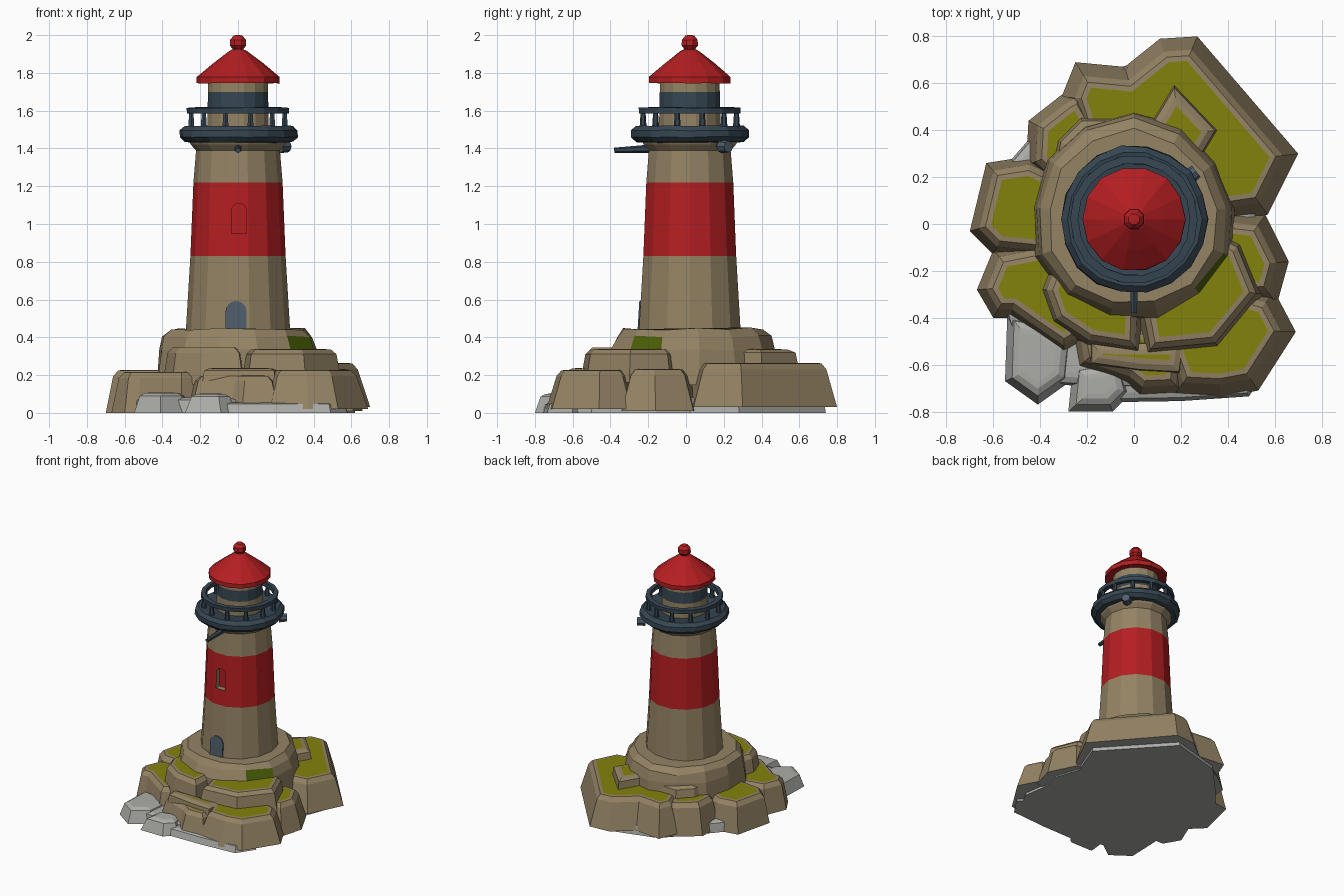
import bpy, bmesh, math, random
from mathutils import Vector

if "Cube" in bpy.data.objects:
    bpy.data.objects.remove(bpy.data.objects["Cube"])

random.seed(4)
CY = 0.02                      # tower axis sits slightly behind the origin


def srgb(r, g, b):
    return [((c / 255 + 0.055) / 1.055) ** 2.4 for c in (r, g, b)] + [1]


def mat(name, *c):
    m = bpy.data.materials.new(name)
    m.diffuse_color = srgb(*c)
    m.use_nodes = True
    m.node_tree.nodes["Principled BSDF"].inputs["Base Color"].default_value = m.diffuse_color
    return m


STONE = mat("sandstone", 148, 131, 100)
RED = mat("red_paint", 180, 30, 33)
IRON = mat("dark_iron", 54, 70, 82)
DOOR = mat("blue_grey_door", 78, 94, 108)
MOSS = mat("yellow_moss", 132, 130, 12)
GREEN = mat("green_moss", 78, 98, 8)
PALE = mat("pale_rock", 172, 172, 168)


def finish(name, bm, mats, rule=None, normals=True):
    if normals:
        bmesh.ops.recalc_face_normals(bm, faces=bm.faces[:])
    if rule:
        for f in bm.faces:
            f.material_index = rule(f.calc_center_median(), f.normal)
    me = bpy.data.meshes.new(name)
    bm.to_mesh(me)
    bm.free()
    for m in mats:
        me.materials.append(m)
    ob = bpy.data.objects.new(name, me)
    bpy.context.collection.objects.link(ob)
    return ob


def lathe(name, prof, mats, n=14, rule=None, loop=False, jitter=0.0):
    """Turn a (radius, z) profile round the tower axis, one flat facing -y."""
    bm = bmesh.new()
    rings = []
    wob = [random.uniform(-jitter, jitter) for _ in range(n)]
    for r, z in prof:
        ring = []
        for i in range(n):
            a = -math.pi / 2 + (i + 0.5) * 2 * math.pi / n
            q = r + wob[i] + random.uniform(-jitter, jitter) * 0.5
            ring.append(bm.verts.new((q * math.cos(a), CY + q * math.sin(a),
                                      z + random.uniform(-jitter, jitter) * 0.4)))
        rings.append(ring)
    pairs = list(zip(rings, rings[1:]))
    if loop:
        pairs.append((rings[-1], rings[0]))
    else:
        bm.faces.new(rings[0])
        bm.faces.new(rings[-1])
    for a, b in pairs:
        for i in range(n):
            j = (i + 1) % n
            bm.faces.new((a[i], a[j], b[j], b[i]))
    return finish(name, bm, mats, rule)


def rock(name, pts, z0, z1, slope=0.045, top=MOSS, side=STONE, border=0.022):
    """Boulder: footprint, leaning sides, chamfer, mossy top patch."""
    bm = bmesh.new()
    f = bm.faces.new([bm.verts.new((x, y, z0)) for x, y in pts])
    f.normal_update()
    if f.normal.z < 0:
        f.normal_flip()
    base = f.verts[:]
    h = z1 - z0
    for t, d in ((slope, h * 0.86), (0.025, h * 0.14), (border, 0.002)):
        bmesh.ops.inset_region(bm, faces=[f], thickness=t, depth=d,
                               use_even_offset=True, use_boundary=True)
        f.normal_update()
    f.material_index = 1
    under = bm.faces.new(base[::-1])
    under.material_index = 2
    return finish(name, bm, [side, top, PALE], normals=False)


def arch(name, w, h, depth, mats, seg=8):
    """Round-headed prism standing on its own origin, front at y = 0."""
    r = w / 2
    pts = [(-r, 0), (r, 0)]
    pts += [(r * math.cos(math.pi * i / seg), h - r + r * math.sin(math.pi * i / seg))
            for i in range(seg + 1)]
    bm = bmesh.new()
    f = bm.faces.new([bm.verts.new((x, 0, z)) for x, z in pts])
    ext = bmesh.ops.extrude_face_region(bm, geom=[f])["geom"]
    for v in ext:
        if isinstance(v, bmesh.types.BMVert):
            v.co.y += depth
    return finish(name, bm, mats)


def bar(name, a, b, r1, r2, m, n=6):
    a, b = Vector(a), Vector(b)
    bm = bmesh.new()
    bmesh.ops.create_cone(bm, cap_ends=True, segments=n, radius1=r1, radius2=r2,
                          depth=(b - a).length)
    q = (b - a).to_track_quat('Z', 'Y').to_matrix()
    for v in bm.verts:
        v.co = q @ v.co + (a + b) / 2
    return finish(name, bm, [m])


# --- lower ring of boulders
rock("rock_back", [(-.25, .69), (-.04, .67), (.11, .79), (.27, .80), (.70, .30), (.57, .04),
                   (.3, 0), (-.2, .2), (-.31, .54)], .03, .262, .055)
rock("rock_right", [(.3, .07), (.56, .04), (.66, -.16), (.61, -.34), (.3, -.35)], .01, .23, .05)
rock("rock_front_right", [(.3, -.2), (.60, -.29), (.69, -.46), (.53, -.71), (.37, -.74),
                          (.17, -.73), (.05, -.4)], .02, .225, .055)
rock("rock_front_middle", [(-.29, -.4), (-.25, -.62), (-.04, -.69), (.02, -.74),
                           (.22, -.73), (.25, -.4)], .0, .195, .045)
rock("rock_front_left", [(-.46, -.45), (-.53, -.40), (-.60, -.40), (-.67, -.28), (-.60, -.11),
                         (-.3, -.05), (-.2, -.5), (-.3, -.56)], 0, .215, .035)
rock("rock_left", [(-.60, -.13), (-.70, -.03), (-.63, .26), (-.44, .29), (-.25, .2),
                   (-.3, -.16)], 0, .225, .035)
rock("rock_back_left", [(-.46, .25), (-.45, .44), (-.31, .55), (-.22, .6), (-.05, .3),
                        (-.3, .1)], .01, .245, .04)

# --- pale rocks at the waterline and the foundation
rock("pale_rock_left", [(-.55, -.67), (-.41, -.77), (-.27, -.67), (-.25, -.48), (-.40, -.40),
                        (-.54, -.38)], 0, .105, .03, PALE, PALE)
rock("pale_rock_front", [(-.28, -.80), (-.09, -.80), (-.01, -.72), (-.05, -.56),
                         (-.26, -.60)], 0, .10, .03, PALE, PALE)
rock("pale_skirt", [(-.1, -.76), (.2, -.755), (.49, -.735), (.58, -.6), (.3, -.4), (-.1, -.5)],
     0, .055, .015, PALE, PALE)
rock("foundation", [(.2, .74), (.62, .28), (.52, .02), (.58, -.16), (.55, -.3), (.58, -.5),
                    (.48, -.68), (0, -.7), (-.45, -.68), (-.58, -.28), (-.62, 0), (-.57, .22),
                    (-.38, .44), (-.2, .63)], 0, .08, .01, PALE, PALE)

# --- second terrace
rock("ledge_front_right", [(.3, 0), (.46, -.08), (.55, -.30), (.36, -.53), (.05, -.56),
                           (.0, -.3)], .16, .335, .025)
rock("ledge_front_left", [(-.33, -.1), (-.40, -.28), (-.35, -.42), (-.2, -.52), (.03, -.555),
                          (.04, -.3)], .15, .345, .025)
rock("ledge_back_block", [(.17, .60), (.36, .40), (.27, .25), (.05, .40)], .22, .335, .012)
rock("ledge_back_left", [(-.36, .22), (-.33, .36), (-.23, .46), (-.02, .46), (0, .3)],
     .2, .325, .02)
rock("moss_step", [(-.19, -.5), (-.19, -.60), (.02, -.63), (.2, -.64), (.22, -.5)],
     .15, .235, .01)


# --- stone platform under the tower, with one green mossy side
def platform_rule(c, n):
    a = math.degrees(math.atan2(c.y - CY, c.x))
    return 1 if -48 < a < -20 and .33 < c.z < .42 else 0


lathe("platform", [(.45, .15), (.435, .335), (.41, .405), (.375, .445)], [STONE, GREEN], 13,
      platform_rule, jitter=.018)

# --- tapering tower with painted red band
tower = lathe("tower", [(.277, .42), (.252, .83), (.236, 1.22), (.222, 1.39), (.25, 1.42),
                        (.27, 1.46)], [STONE, RED], 14,
              lambda c, n: 1 if .83 < c.z < 1.22 else 0)

# recessed window cut in the band
cut = arch("window_cutter", .078, .16, .07, [STONE, RED])
for p in cut.data.polygons:
    p.material_index = 1 if p.center.y > .06 else 0
cut.location = (.005, -.25, .95)
mod = tower.modifiers.new("window", 'BOOLEAN')
mod.operation, mod.object, mod.solver = 'DIFFERENCE', cut, 'EXACT'
bpy.context.view_layer.objects.active = tower
bpy.context.view_layer.update()
bpy.ops.object.modifier_apply(modifier="window")
bpy.data.objects.remove(cut)

door = arch("door", .11, .165, .03, [DOOR])
door.location = (-.01, -.257, .428)
door.rotation_euler.x = -.06

# --- gallery, railing and posts
lathe("gallery", [(.235, 1.43), (.285, 1.435), (.312, 1.46), (.312, 1.495), (.285, 1.52),
                  (.24, 1.515), (.15, 1.50)], [IRON], 18, jitter=.006)
lathe("railing", [(.24, 1.585), (.272, 1.585), (.274, 1.615), (.24, 1.618)], [IRON], 18,
      loop=True, jitter=.002)
for i in range(12):
    a = (i + .5) * math.pi / 6
    x, y = .256 * math.cos(a), CY + .256 * math.sin(a)
    bar("railing_post", (x, y, 1.505), (x, y, 1.59), .019, .013, IRON)

# --- lantern room with dark glazing band
lathe("lantern_room", [(.166, 1.49), (.164, 1.615), (.162, 1.70), (.16, 1.77)], [STONE, IRON], 16,
      lambda c, n: 1 if 1.615 < c.z < 1.70 else 0)

# --- roof with ball finial
lathe("roof", [(.15, 1.755), (.222, 1.745), (.222, 1.778), (.135, 1.85), (.05, 1.915),
               (.03, 1.925)], [RED], 14, jitter=.003)
lathe("finial", [(.028, 1.90), (.03, 1.925), (.047, 1.945), (.045, 1.975), (.025, 1.998),
                 (.01, 2.0)], [RED], 8)

# --- beam at the front and hanging lamp at the back right
bar("front_beam", (0, -.15, 1.40), (0, -.38, 1.39), .024, .014, IRON)
bar("lamp_arm", (.12, .12, 1.42), (.23, .20, 1.42), .014, .014, IRON)
bar("lamp", (.22, .19, 1.41), (.265, .225, 1.41), .036, .03, DOOR, 8)
